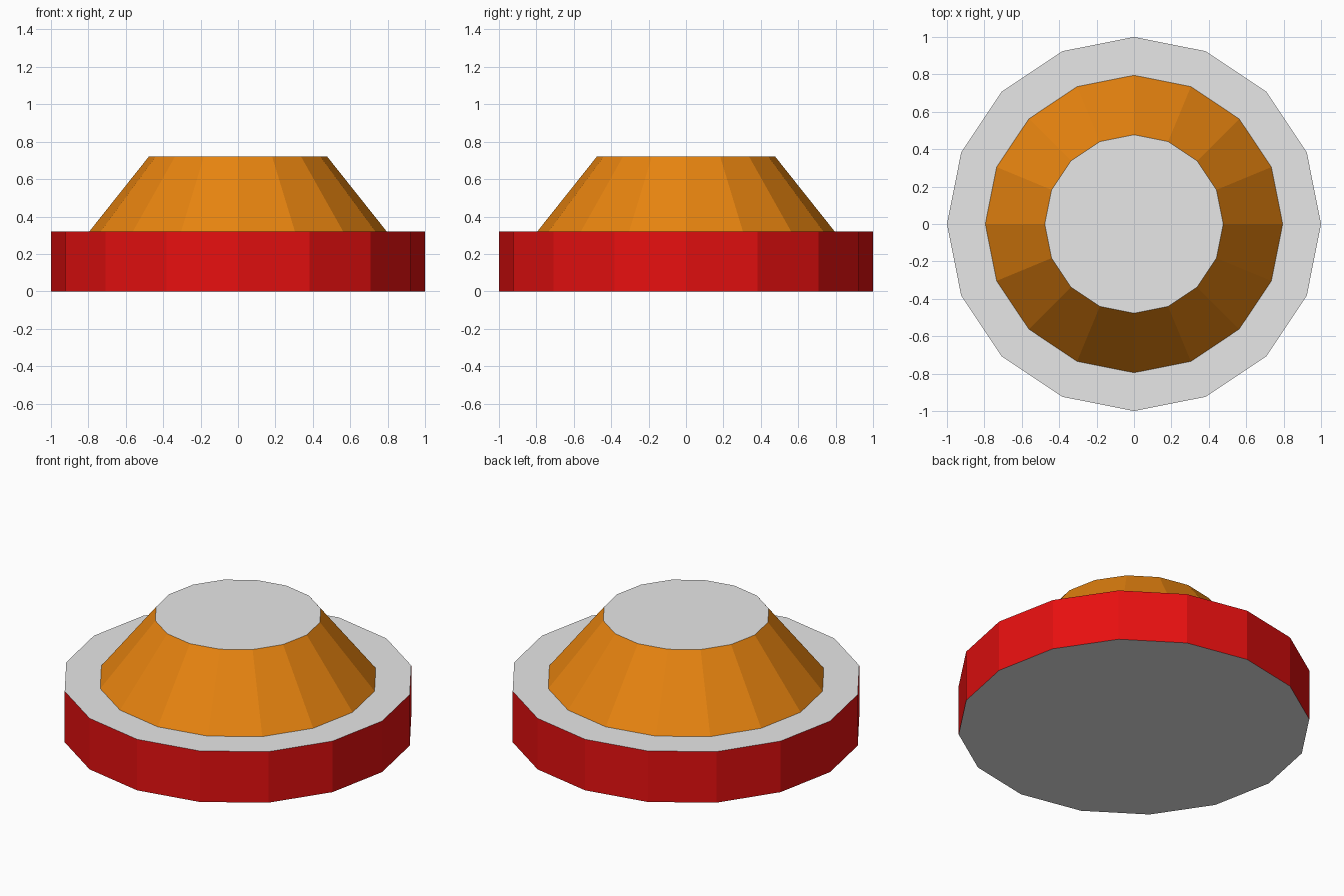
import bpy

SIDES = 16

cube = bpy.data.objects.get("Cube")
if cube:
    bpy.data.objects.remove(cube, do_unlink=True)


def make_material(name, rgb):
    mat = bpy.data.materials.new(name)
    mat.use_nodes = True
    colour = (*rgb, 1.0)
    mat.diffuse_color = colour
    mat.node_tree.nodes["Principled BSDF"].inputs["Base Color"].default_value = colour
    return mat


def tapered_disc(name, bottom_radius, top_radius, z_bottom, z_top, side_mat, cap_mat):
    """Flat-shaded frustum with its caps in a second colour."""
    bpy.ops.mesh.primitive_cone_add(
        vertices=SIDES, radius1=bottom_radius, radius2=top_radius,
        depth=z_top - z_bottom, location=(0, 0, (z_bottom + z_top) / 2))
    obj = bpy.context.object
    obj.name = name
    obj.data.materials.append(side_mat)
    obj.data.materials.append(cap_mat)
    for face in obj.data.polygons:
        face.use_smooth = False
        face.material_index = 1 if abs(face.normal.z) > 0.9 else 0
    return obj


red = make_material("red", (0.8, 0.005, 0.005))
orange = make_material("orange", (0.8, 0.23, 0.005))
grey = make_material("light grey", (0.8, 0.8, 0.8))

# Wide round base
tapered_disc("base", 1.0, 1.0, 0.0, 0.32, red, grey)

# Sloping upper body, standing on the base
tapered_disc("upper_body", 0.795, 0.477, 0.32, 0.72, orange, grey)
